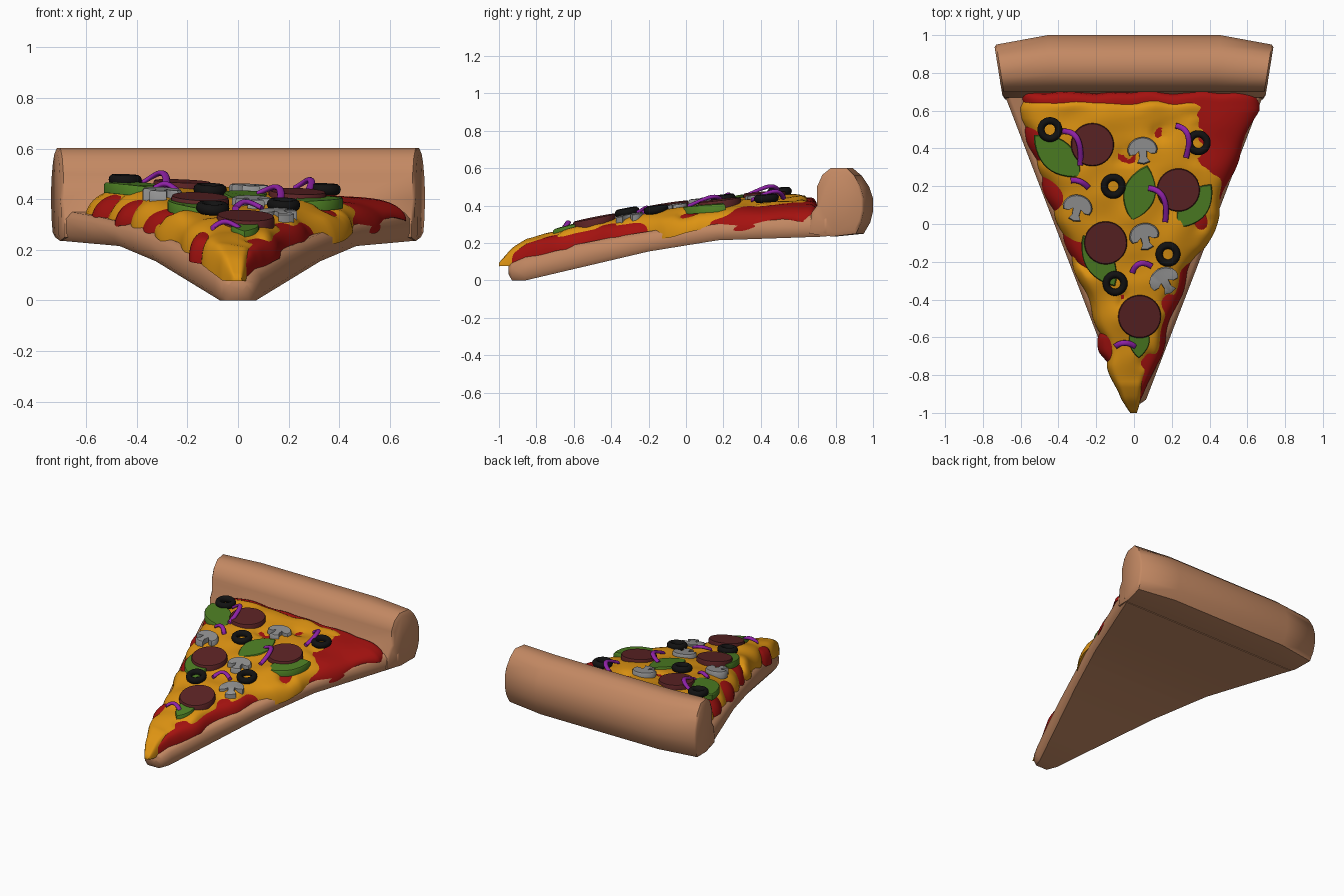
import bpy, bmesh, math
from mathutils import noise, Vector

if "Cube" in bpy.data.objects:
    bpy.data.objects.remove(bpy.data.objects["Cube"])

def mat(name, r, g, b):
    m = bpy.data.materials.new(name)
    m.diffuse_color = (r, g, b, 1)
    m.use_nodes = True
    m.node_tree.nodes["Principled BSDF"].inputs["Base Color"].default_value = m.diffuse_color
    return m

CRUST = mat("baked dough", .55, .25, .125)
CHEESE = mat("melted cheese", .72, .29, .006)
SAUCE = mat("tomato sauce", .38, .006, .005)
MEAT = mat("cured meat", .105, .017, .018)
OLIVE = mat("black olive", .006, .006, .006)
GREEN = mat("green pepper", .075, .21, .017)
MUSH = mat("mushroom grey", .29, .29, .29)
ONION = mat("purple onion", .27, .015, .38)

def interp(knots, t):
    if t <= knots[0][0]:
        return knots[0][1]
    for (a, va), (b, vb) in zip(knots, knots[1:]):
        if t <= b:
            return va + (vb - va) * (t - a) / (b - a)
    return knots[-1][1]

def make(name, bm, material, angle=40):
    bmesh.ops.recalc_face_normals(bm, faces=bm.faces[:])
    me = bpy.data.meshes.new(name)
    bm.to_mesh(me)
    bm.free()
    me.materials.append(material)
    ob = bpy.data.objects.new(name, me)
    bpy.context.collection.objects.link(ob)
    bpy.ops.object.select_all(action='DESELECT')
    ob.select_set(True)
    bpy.context.view_layer.objects.active = ob
    bpy.ops.object.shade_smooth_by_angle(angle=math.radians(angle))
    return ob

def loft(name, rings, material, closed=False, angle=40):
    """Skin a list of equal rings of points."""
    bm = bmesh.new()
    vs = [[bm.verts.new(p) for p in r] for r in rings]
    n = len(vs[0])
    pairs = list(zip(vs, vs[1:])) + ([(vs[-1], vs[0])] if closed else [])
    for a, b in pairs:
        for i in range(n):
            j = (i + 1) % n
            bm.faces.new((a[i], a[j], b[j], b[i]))
    if not closed:
        bm.faces.new(vs[0])
        bm.faces.new(vs[-1])
    return make(name, bm, material, angle)

# height of the topping surface and of the dough below it
TOP = [(-1, .10), (-.93, .165), (-.85, .215), (-.6, .285), (-.3, .345), (0, .39), (.3, .425), (.7, .45)]
DOUGH = [(-1, .085), (-.94, .09), (-.8, .15), (-.4, .23), (0, .295), (.4, .33), (.7, .355)]
BOTTOM = [(-.93, .0), (-.86, .0), (-.2, .155), (.17, .215), (.75, .235)]

def surf(x, y):
    return interp(TOP, y) - .04 * x

# dough slab: tapering cross-sections from tip to rim
rings = []
for y in (-.95, -.93, -.86, -.6, -.4, -.2, 0, .17, .4, .75):
    w = .06 + .635 * (y + .94) / 1.65
    zb, zt = interp(BOTTOM, y), interp(DOUGH, y)
    if y < -.94:
        w, zb = .035, .035
    half = [(w - .025, zt), (w, zt - .025), (w, zb + .025), (w - .02, zb)]
    rings.append([(x, y, z) for x, z in half] + [(-x, y, z) for x, z in reversed(half)])
loft("dough_slab", rings, CRUST, angle=50)

# rolled rim across the back
prof = [(.66, .25), (.67, .36), (.70, .40), (.70, .50), (.735, .565), (.79, .602), (.89, .602), (.94, .56),
        (.98, .50), (1.0, .44), (1.0, .37), (.985, .31), (.95, .25), (.8, .235)]
rings = []
for u, s in ((-1, .88), (-.985, 1), (-.61, 1), (.61, 1), (.985, 1), (1, .88)):
    r = []
    for y, z in prof:
        back = max(0, (y - .7) / .3) * .05 * (abs(u) > .9)
        yy = .84 + (y - back - .84) * s
        r.append((u * (.70 + .16 * (yy - .7)), yy, .42 + (z - .42) * s))
    rings.append(r)
loft("crust_rim", rings, CRUST, angle=50)

# sauce and cheese: wavy sheets with rounded edges
def sheet(name, material, left, right, y0, y1, lift, wobble, dips, seed):
    rings, N, M = [], 110, 56
    for i in range(N + 1):
        y = y0 + (y1 - y0) * i / N
        wave = .012 * min(1, (y - y0) * 4)
        xl = interp(left, y) + wave * math.sin(y * 23 + seed)
        xr = interp(right, y) + wave * math.sin(y * 19 + seed * 2)
        back = max(0, 1 - max(0, (y - y1 + .06) / .06) ** 3) ** .5
        top, low = [], []
        for j in range(M + 1):
            u = -math.cos(math.pi * j / M)
            x = xl + (xr - xl) * (u + 1) / 2
            yy = y + (.02 * noise.noise(Vector((x * 7, seed, 0))) if y > y1 - .1 else 0)
            n = noise.noise(Vector((x * 6, y * 6, seed)))
            z = surf(x, y) + lift + wobble * n
            for dx, dy, r, d in dips:
                q = ((x - dx) ** 2 + (y - dy) ** 2) / r ** 2
                z -= d * math.exp(-q) * (1 + 1.2 * noise.noise(Vector((x * 16, y * 16, 3))))
            droop = .045 * abs(u) ** 8 * (.5 + noise.noise(Vector((u, y * 5, seed)))) * min(1, (y + 1) * 2)
            b = interp(DOUGH, y) - .005 - max(0, droop)
            f = max(0, 1 - abs(u) ** 6) ** .5 * back
            top.append((x, yy, b + (z - b) * max(f, .04)))
            low.append((x, yy, b - .004))
        rings.append(top + low[::-1])
    loft(name, rings, material, angle=60)

cl = [(-1, -.02), (-.93, -.07), (-.75, -.14), (-.6, -.165), (-.4, -.25), (-.1, -.36), (.2, -.465), (.45, -.55), (.6, -.6), (.68, -.59)]
cr = [(-1, .015), (-.95, .03), (-.8, .075), (-.65, .14), (-.5, .19), (-.25, .28), (-.12, .38), (.05, .455), (.3, .5), (.55, .6), (.68, .62)]
sl = [(-.94, -.03), (-.8, -.1), (-.68, -.175), (-.6, -.19), (-.5, -.16), (-.2, -.32), (.2, -.48), (.5, -.58), (.7, -.59)]
sr = [(-.94, .03), (-.8, .1), (-.5, .205), (-.25, .29), (0, .42), (.3, .53), (.6, .655), (.7, .645)]
sheet("sauce", SAUCE, sl, sr, -.94, .705, -.014, .006, [], 1.0)
sheet("cheese", CHEESE, cl, cr, -1.0, .665, .003, .022,
      [(.50, .56, .15, .045), (.44, .40, .09, .04), (-.03, .36, .06, .035), (.14, .48, .04, .03),
       (-.29, -.2, .07, .04), (.21, -.43, .06, .035), (.09, -.72, .05, .035), (.36, .02, .05, .03),
       (-.5, .35, .05, .03), (-.06, -.4, .04, .03)], 4.3)

# flat slices resting on the sloped surface
def slice_on(name, material, pts, cx, cy, turn, height, inset=.9, bend=0):
    slope = (surf(cx, cy + .1) - surf(cx, cy - .1)) / .2
    c, s = math.cos(turn), math.sin(turn)
    rings = []
    for k, z in ((1, -.02), (1, height * .7), (inset, height)):
        ring = []
        for px, py in pts:
            x, y = (px * c - py * s) * k, (px * s + py * c) * k
            ring.append((cx + x, cy + y, surf(cx, cy) + slope * y - .04 * x + z - bend * (x * x + y * y)))
        rings.append(ring)
    loft(name, rings, material)

disc = [(.114 * math.cos(a * math.tau / 40), .114 * math.sin(a * math.tau / 40)) for a in range(40)]
for i, (x, y) in enumerate([(-.22, .42), (.235, .18), (-.15, -.10), (.03, -.49)]):
    slice_on(f"meat_slice_{i+1}", MEAT, disc, x, y, 0, .03, .96)

# mushroom slices: domed cap and flared stem
cap = [(.08 * math.cos(a * math.pi / 14), .07 * math.sin(a * math.pi / 14)) for a in range(15)]
mush = cap + [(-.072, -.022), (-.045, -.022), (-.022, -.005), (-.02, -.04), (-.035, -.065), (0, -.075),
              (.035, -.065), (.02, -.04), (.022, -.005), (.045, -.022), (.072, -.022)]
for i, (x, y, t, h) in enumerate([(.045, .39, .1, .028), (-.30, .085, -.25, .028), (.055, -.065, .25, .028), (.16, -.30, .5, .016)]):
    slice_on(f"mushroom_{i+1}", MUSH, mush, x, y, t, h, .92)

# pepper pieces: pointed leaf outlines between two tips
for i, (ax, ay, bx, by, w) in enumerate([(-.53, .47, -.28, .25, .085), (.07, .31, -.01, .015, .085), (.41, .21, .23, -.02, .075),
                                         (-.27, -.06, -.10, -.33, .075), (.03, -.52, .025, -.71, .055)]):
    L = math.hypot(bx - ax, by - ay)
    side = [(L * (k / 12 - .5), w * math.sin(math.pi * k / 12) ** .8) for k in range(1, 12)]
    leaf = [(-L / 2, 0)] + side + [(L / 2, 0)] + [(x, -y) for x, y in reversed(side)]
    slice_on(f"pepper_{i+1}", GREEN, leaf, (ax + bx) / 2, (ay + by) / 2, math.atan2(by - ay, bx - ax), .02, .95, .5)

# swept rings and arcs
def sweep(name, material, path, rw, rh, closed):
    rings, n = [], len(path)
    for i, p in enumerate(path):
        a = path[(i - 1) % n if closed else max(i - 1, 0)]
        b = path[(i + 1) % n if closed else min(i + 1, n - 1)]
        d = Vector((b[0] - a[0], b[1] - a[1])).normalized()
        ring = []
        for k in range(10):
            t = math.tau * k / 10
            o = rw * math.cos(t)
            ring.append((p[0] - d.y * o, p[1] + d.x * o, p[2] + rh * math.sin(t)))
        rings.append(ring)
    loft(name, rings, material, closed, 60)

for i, (x, y) in enumerate([(-.445, .5), (.34, .43), (-.11, .2), (.18, -.16), (-.10, -.315)]):
    path = []
    for k in range(28):
        a = math.tau * k / 28
        px, py = x + .047 * math.cos(a), y + .047 * math.sin(a)
        path.append((px, py, surf(px, py) + .02))
    sweep(f"olive_ring_{i+1}", OLIVE, path, .019, .022, True)

# onion strips: arcs through three points that lift in the middle
for i, (a, m, b, rise) in enumerate([((-.38, .49), (-.30, .45), (-.285, .31), .045), ((.22, .52), (.285, .47), (.275, .35), .04),
                                     ((.075, .19), (.155, .14), (.165, .01), .035), ((-.335, .23), (-.285, .225), (-.24, .19), .02),
                                     ((-.01, -.26), (.03, -.21), (.095, -.225), .02), ((-.10, -.65), (-.05, -.63), (.01, -.65), .02)]):
    path = []
    for k in range(15):
        t = k / 14
        x, y = [a[c] * (1 - t) * (1 - 2 * t) + m[c] * 4 * t * (1 - t) + b[c] * t * (2 * t - 1) for c in (0, 1)]
        path.append((x, y, surf(x, y) + .012 + rise * math.sin(math.pi * t)))
    sweep(f"onion_strip_{i+1}", ONION, path, .015, .011, False)
